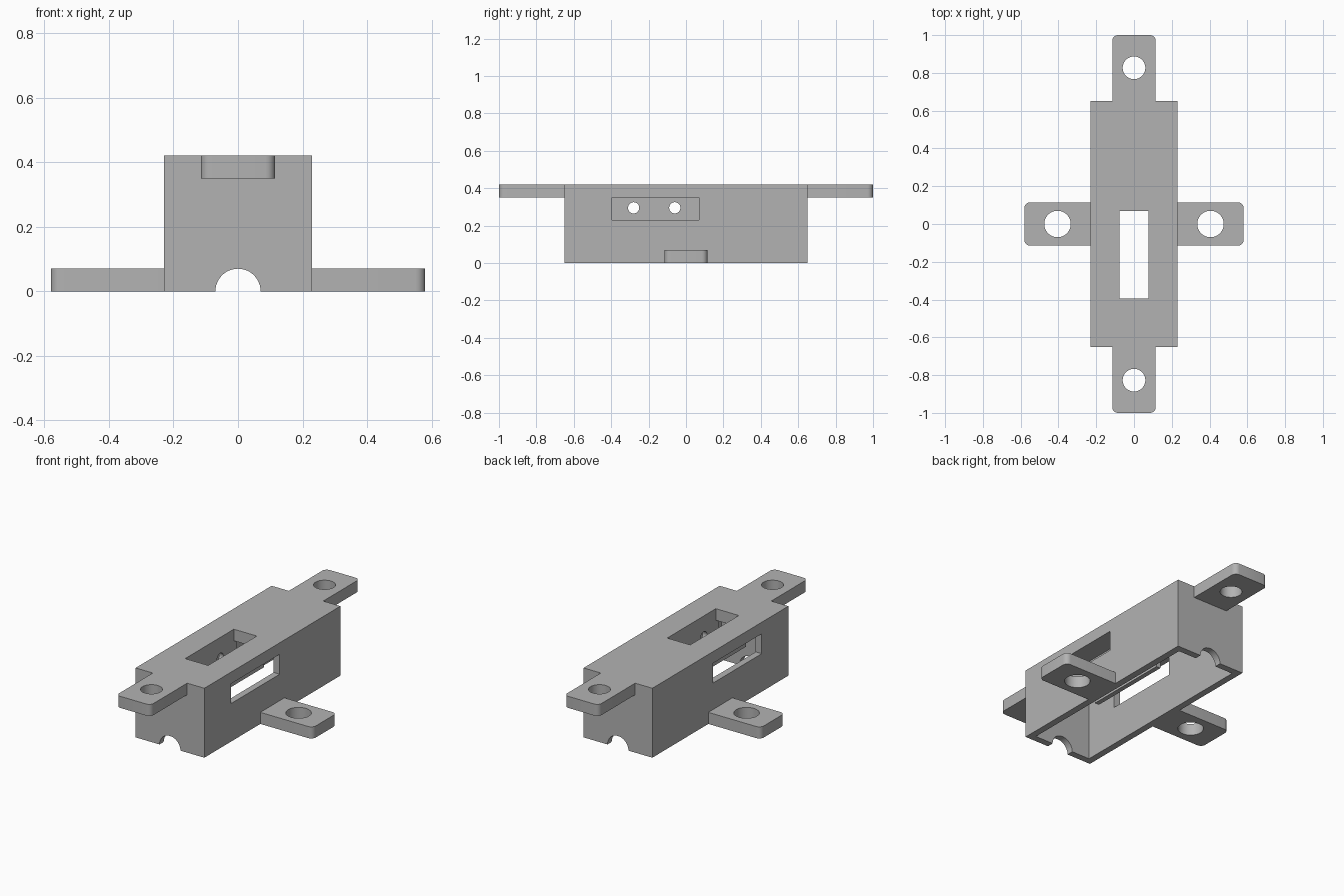
import bpy, bmesh, math
from mathutils import Matrix

cube = bpy.data.objects.get("Cube")
if cube:
    bpy.data.objects.remove(cube)

grey = bpy.data.materials.new("plain grey")
grey.use_nodes = True
COLOUR = (0.45, 0.45, 0.45, 1)
grey.diffuse_color = COLOUR
grey.node_tree.nodes["Principled BSDF"].inputs["Base Color"].default_value = COLOUR


def finish(bm, name):
    mesh = bpy.data.meshes.new(name)
    bm.to_mesh(mesh)
    bm.free()
    obj = bpy.data.objects.new(name, mesh)
    bpy.context.collection.objects.link(obj)
    mesh.materials.append(grey)
    return obj


def box(name, x, y, z, round_edges=None, radius=0.03):
    """Box from ranges; vertical edges picked by round_edges are rounded."""
    bm = bmesh.new()
    bmesh.ops.create_cube(bm, size=1)
    for v in bm.verts:
        v.co = [r[0] if c < 0 else r[1] for c, r in zip(v.co, (x, y, z))]
    if round_edges:
        edges = [e for e in bm.edges
                 if abs(e.verts[0].co.z - e.verts[1].co.z) > 0.01
                 and round_edges(e.verts[0].co)]
        bmesh.ops.bevel(bm, geom=edges, offset=radius, segments=6,
                        profile=0.5, affect='EDGES')
    return finish(bm, name)


def cylinder(name, centre, radius, depth, axis='Z'):
    bm = bmesh.new()
    turn = Matrix.Rotation(math.pi / 2, 4, axis) if axis != 'Z' else Matrix()
    bmesh.ops.create_cone(bm, cap_ends=True, segments=48, radius1=radius,
                          radius2=radius, depth=depth,
                          matrix=Matrix.Translation(centre) @ turn)
    return finish(bm, name)


def cut(obj, *cutters):
    bpy.context.view_layer.objects.active = obj
    for c in cutters:
        c.hide_render = True
        mod = obj.modifiers.new("cut", 'BOOLEAN')
        mod.operation = 'DIFFERENCE'
        mod.solver = 'EXACT'
        mod.object = c
        bpy.ops.object.modifier_apply(modifier=mod.name)
        bpy.data.objects.remove(c)


def smooth(obj):
    bpy.ops.object.select_all(action='DESELECT')
    obj.select_set(True)
    bpy.context.view_layer.objects.active = obj
    bpy.ops.object.shade_smooth_by_angle(angle=math.radians(30))


W, L, H = 0.23, 0.65, 0.42      # half width, half length, height
WALL, PLATE = 0.04, 0.07        # wall and roof thickness
SLOT_Y = (-0.395, 0.07)         # shared by the roof slot and side windows

# Housing, open below, with roof slot, side windows and cable notches
housing = box("housing", (-W, W), (-L, L), (0, H))
cut(housing,
    box("cavity", (WALL - W, W - WALL), (WALL - L, L - WALL), (-0.1, H - PLATE)),
    box("roof_slot", (-0.077, 0.077), SLOT_Y, (0.3, 0.5)),
    box("side_windows", (-0.5, 0.5), SLOT_Y, (0.23, H - PLATE)),
    cylinder("cable_notches", (0, 0, 0), 0.07, 2, 'X'))
smooth(housing)

for s, side in ((1, "left"), (-1, "right")):
    # Hanging switch brackets beside the slot, each with two screw holes
    bracket = box(side + "_switch_bracket", sorted((s * 0.077, s * 0.105)),
                  (-0.425, 0.10), (0.228, H - PLATE + 0.01))
    cut(bracket, *[cylinder("screw_hole", (s * 0.09, y, 0.295), 0.03, 0.2, 'Y')
                   for y in (-0.28, -0.06)])
    smooth(bracket)

    # Side mounting tabs at the base
    tab = box(side + "_mounting_tab", sorted((s * W, s * 0.58)),
              (-0.115, 0.115), (0, PLATE), lambda co: abs(co.x) > 0.4)
    cut(tab, cylinder("tab_hole", (s * 0.405, 0, 0), 0.07, 0.4))
    smooth(tab)

for s, end in ((1, "back"), (-1, "front")):
    # End mounting tabs level with the roof
    tab = box(end + "_mounting_tab", (-0.115, 0.115), sorted((s * L, s * 1.0)),
              (H - PLATE, H), lambda co: abs(co.y) > 0.8)
    cut(tab, cylinder("tab_hole", (0, s * 0.827, H), 0.06, 0.4))
    smooth(tab)
